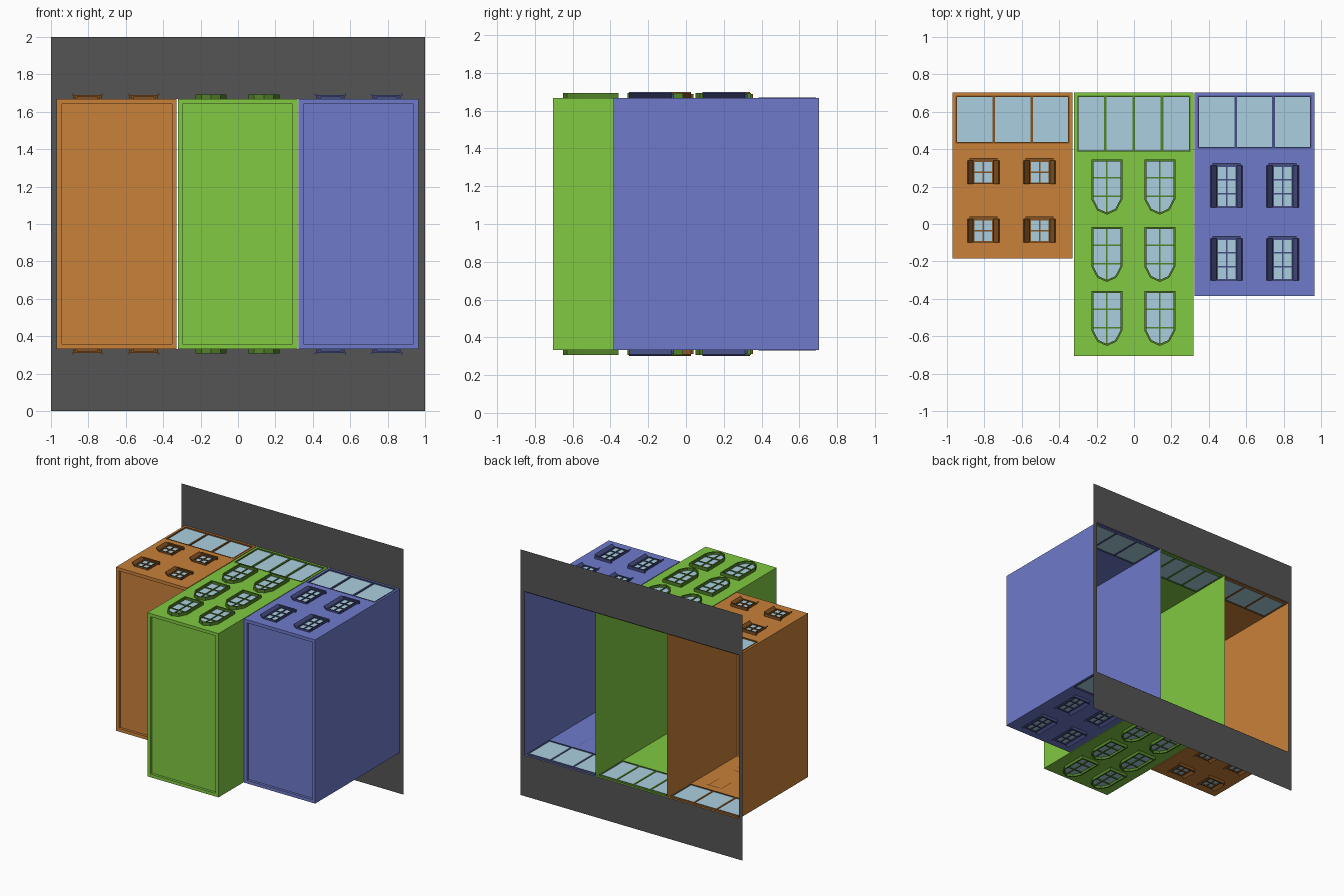
import bpy, bmesh

if "Cube" in bpy.data.objects:
    bpy.data.objects.remove(bpy.data.objects["Cube"])

H = 0.667          # half depth of the row; everything is mirrored about z = 1
BACK = 0.703       # street plane


def mat(name, rgb):
    m = bpy.data.materials.new(name)
    m.diffuse_color = (*[(c / 255) ** 2.2 for c in rgb], 1)
    m.use_nodes = True
    m.node_tree.nodes["Principled BSDF"].inputs["Base Color"].default_value = m.diffuse_color
    return m


def finish(name, bm, material):
    bmesh.ops.remove_doubles(bm, verts=bm.verts, dist=1e-5)
    bmesh.ops.recalc_face_normals(bm, faces=bm.faces)
    me = bpy.data.meshes.new(name)
    bm.to_mesh(me)
    bm.free()
    me.materials.append(material)
    ob = bpy.data.objects.new(name, me)
    ob.location.z = 1
    bpy.context.collection.objects.link(ob)
    ob.modifiers.new("Mirror", 'MIRROR').use_axis = (False, False, True)
    return ob


def face(bm, *pts):
    bm.faces.new([bm.verts.new(p) for p in pts])


def rect(bm, x0, x1, y0, y1, z):
    face(bm, (x0, y0, z), (x1, y0, z), (x1, y1, z), (x0, y1, z))


def prism(bm, section, y0, y1):
    """Extrude an x-z section along y."""
    n = len(section)
    face(bm, *[(x, y0, z) for x, z in section])
    face(bm, *[(x, y1, z) for x, z in section])
    for i in range(n):
        (a, b), (c, d) = section[i], section[(i + 1) % n]
        face(bm, (a, y0, b), (c, y0, d), (c, y1, d), (a, y1, b))


def box(bm, x0, x1, y0, y1, z0, z1):
    prism(bm, [(x0, z0), (x1, z0), (x1, z1), (x0, z1)], y0, y1)


def ring(bm, outer, inner, z0, z1):
    """Frame between two matching x-y outlines."""
    n = len(outer)
    for i in range(n):
        a, b, c, d = outer[i], outer[(i + 1) % n], inner[(i + 1) % n], inner[i]
        face(bm, *[(*p, z1) for p in (a, b, c, d)])
        face(bm, *[(*p, z) for p, z in ((a, z0), (b, z0), (b, z1), (a, z1))])
        face(bm, *[(*p, z) for p, z in ((d, z0), (c, z0), (c, z1), (d, z1))])


def outline(cx, top, foot, w, arched):
    """Window outline; the roof end is at low y."""
    if not arched:
        return [(cx - w, foot), (cx + w, foot), (cx + w, top), (cx - w, top)]
    return [(cx - w, foot), (cx + w, foot), (cx + w, top + w), (cx + w * .62, top + w * .28),
            (cx, top), (cx - w * .62, top + w * .28), (cx - w, top + w)]


glass = mat("glass", (168, 206, 222))

# street sheet with an opening behind the houses
bm = bmesh.new()
for x0, x1, z0, z1 in ((-1, 1, H, 1), (-1, -.97, 0, H), (.965, 1, 0, H)):
    face(bm, (x0, BACK, z0), (x1, BACK, z0), (x1, BACK, z1), (x0, BACK, z1))
finish("street", bm, mat("street", (85, 85, 85)))

# name, colour, x range, roof y, shop top y, mullions, window x, window (top, foot), half width, rows, arched
houses = [
    ("orange", (200, 128, 60), -.97, -.328, -.185, .43, 2, (-.805, -.505), ((.215, .34), (-.098, .027)), .055, 2, False),
    ("green", (128, 200, 68), -.322, .318, -.705, .385, 3, (-.145, .138),
     ((.05, .345), (-.31, -.015), (-.652, -.357)), .083, 3, True),
    ("blue", (110, 122, 202), .324, .965, -.385, .405, 2, (.495, .795), ((.088, .312), (-.302, -.078)), .055, 3, False),
]

for name, rgb, x0, x1, y0, shop, mulls, wxs, wys, w, rows, arched in houses:
    paint = mat(name, rgb)
    trim = mat(name + "_trim", [c * .65 for c in rgb])

    # shell: open back, shop opening, recessed roof
    bm = bmesh.new()
    sx0, sx1, sy1 = x0 + .016, x1 - .016, .688
    rect(bm, x0, x1, y0, shop, H)
    rect(bm, x0, x1, sy1, BACK, H)
    rect(bm, x0, sx0, shop, sy1, H)
    rect(bm, sx1, x1, shop, sy1, H)
    for x in (x0, x1):
        face(bm, (x, y0, 0), (x, BACK, 0), (x, BACK, H), (x, y0, H))
    r, yr = .026, y0 + .02
    for a, b in ((x0, x0 + r), (x1, x1 - r)):
        face(bm, (a, y0, 0), (b, y0, 0), (b, y0, H - r), (a, y0, H))
        face(bm, (b, y0, 0), (b, yr, 0), (b, yr, H - r), (b, y0, H - r))
    a, b = x0 + r, x1 - r
    face(bm, (x0, y0, H), (x1, y0, H), (b, y0, H - r), (a, y0, H - r))
    face(bm, (a, y0, H - r), (b, y0, H - r), (b, yr, H - r), (a, yr, H - r))
    face(bm, (a, yr, 0), (b, yr, 0), (b, yr, H - r), (a, yr, H - r))
    finish(name + "_house", bm, paint)

    # shop window: surround, mullions and glass
    bm = bmesh.new()
    q = [(sx0, shop), (sx1, shop), (sx1, sy1), (sx0, sy1)]
    e = .008
    ring(bm, q, [(sx0 + e, shop + e), (sx1 - e, shop + e), (sx1 - e, sy1 - e), (sx0 + e, sy1 - e)], H - .012, H + .002)
    for i in range(1, mulls + 1):
        x = sx0 + (sx1 - sx0) * i / (mulls + 1)
        box(bm, x - .007, x + .007, shop, sy1, H - .012, H)
    finish(name + "_shop_frame", bm, trim)
    bm = bmesh.new()
    rect(bm, sx0, sx1, shop, sy1, H - .008)
    finish(name + "_shop_glass", bm, glass)

    # upper windows
    fr, gl, sh = bmesh.new(), bmesh.new(), bmesh.new()
    for cx in wxs:
        for top, foot in wys:
            t = .011 if arched else .008
            inner = outline(cx, top + t, foot - t, w - t, arched)
            ring(fr, outline(cx, top, foot, w, arched), inner, H, H + (.026 if arched else .014))
            face(gl, *[(*p, H + .006) for p in inner])
            box(fr, cx - .004, cx + .004, top + t, foot - t, H + .005, H + .012)
            for i in range(1, rows):
                y = foot + (top - foot) * i / rows
                box(fr, cx - w + t, cx + w - t, y - .004, y + .004, H + .005, H + .012)
            if not arched:
                # angled shutters and sill
                for s in (-1, 1):
                    prism(sh, [(cx + s * .052, H), (cx + s * .062, H), (cx + s * .086, H + .024),
                               (cx + s * .08, H + .031)], top, foot)
                box(sh, cx - .075, cx + .075, foot, foot + .014, H, H + .022)
    finish(name + "_window_frames", fr, trim)
    finish(name + "_window_glass", gl, glass)
    if arched:
        sh.free()
    else:
        finish(name + "_shutters", sh, trim)
